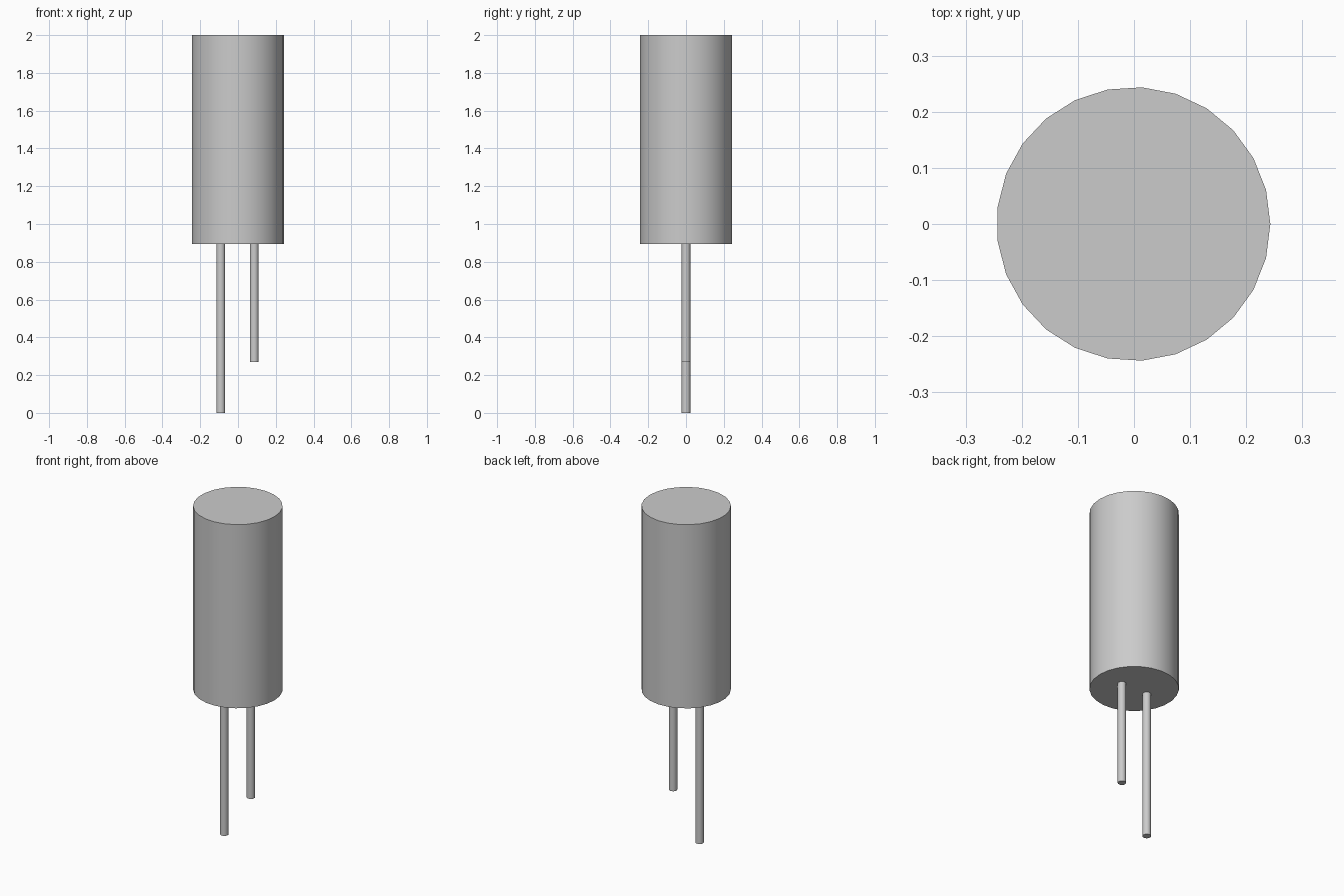
import bpy
import math

default = bpy.data.objects.get("Cube")
if default:
    bpy.data.objects.remove(default, do_unlink=True)

grey = bpy.data.materials.new("plain grey")
grey.use_nodes = True
colour = (0.6, 0.6, 0.6, 1)
grey.diffuse_color = colour
grey.node_tree.nodes["Principled BSDF"].inputs["Base Color"].default_value = colour

SIDES = 25


def rod(name, x, radius, bottom, top):
    """Upright capped cylinder with one corner pointing along +x."""
    bpy.ops.mesh.primitive_cylinder_add(
        vertices=SIDES, radius=radius, depth=top - bottom,
        location=(x, 0, (bottom + top) / 2), rotation=(0, 0, -math.pi / 2))
    bpy.ops.object.transform_apply(location=False, rotation=True, scale=False)
    obj = bpy.context.object
    obj.name = name
    obj.data.materials.append(grey)
    return obj


# Body can
BODY_BOTTOM = 0.895
rod("body", -0.001, 0.244, BODY_BOTTOM, 2.0)

# Long and short leads, just reaching the underside of the body
rod("long_lead", -0.091, 0.023, 0.0, BODY_BOTTOM)
rod("short_lead", 0.086, 0.023, 0.27, BODY_BOTTOM)

# Smooth round walls with crisp rims
for name in ("body", "long_lead", "short_lead"):
    obj = bpy.data.objects[name]
    bpy.ops.object.select_all(action='DESELECT')
    obj.select_set(True)
    bpy.context.view_layer.objects.active = obj
    bpy.ops.object.shade_smooth_by_angle(angle=math.radians(30))
